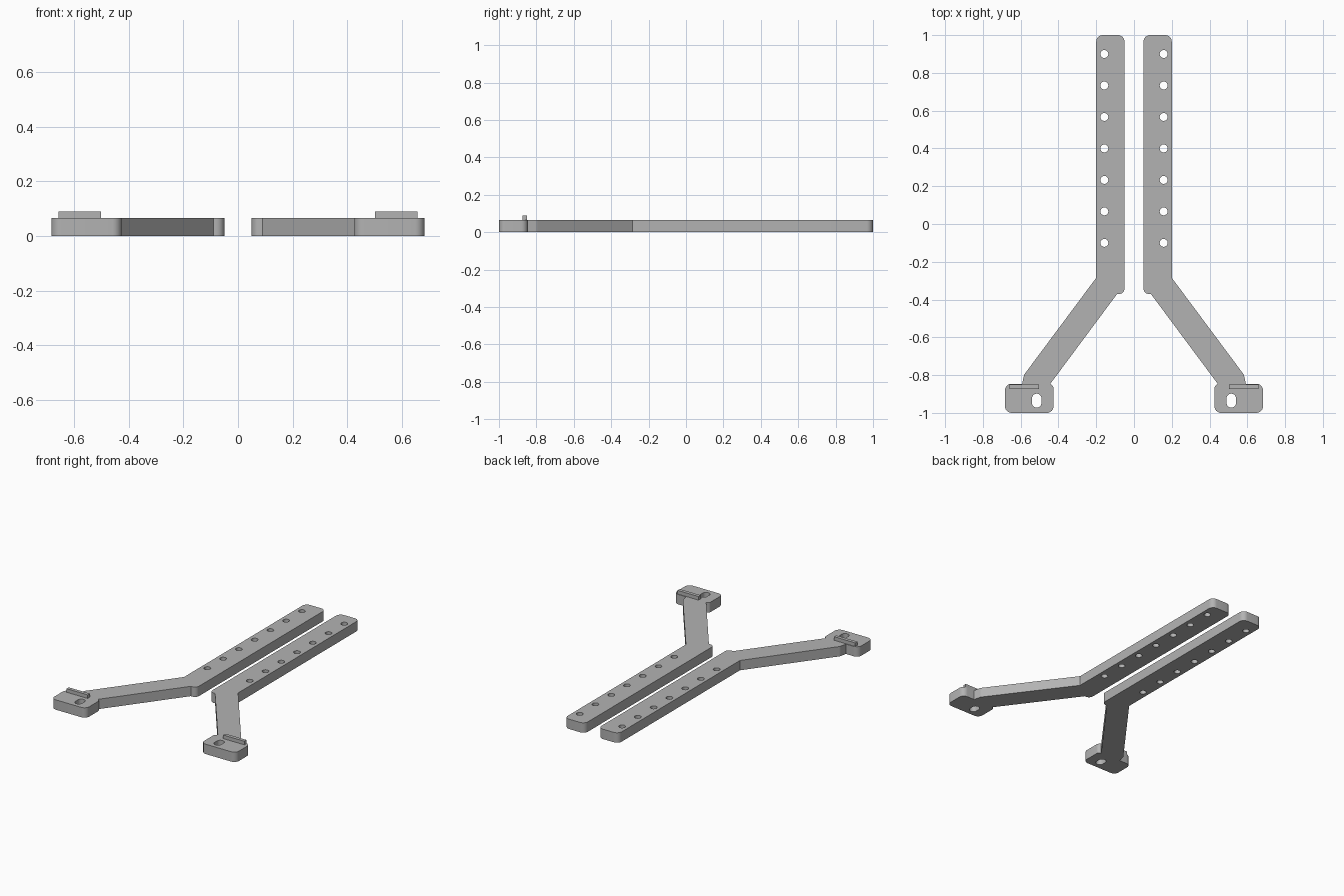
import bpy
import bmesh
import math
from mathutils import Vector

cube = bpy.data.objects.get("Cube")
if cube:
    bpy.data.objects.remove(cube, do_unlink=True)

THICK = 0.066

grey = bpy.data.materials.new("plain_grey")
grey.use_nodes = True
grey.diffuse_color = (0.45, 0.45, 0.45, 1)
grey.node_tree.nodes["Principled BSDF"].inputs["Base Color"].default_value = (0.45, 0.45, 0.45, 1)


def rounded(corners, steps=8):
    """Outline from (x, y, radius) corners, each replaced by an arc."""
    pts = []
    for i, (x, y, r) in enumerate(corners):
        p = Vector((x, y))
        if r == 0:
            pts.append(p)
            continue
        a = (Vector(corners[i - 1][:2]) - p).normalized()
        b = (Vector(corners[(i + 1) % len(corners)][:2]) - p).normalized()
        half = a.angle(b) / 2
        centre = p + (a + b).normalized() * r / math.sin(half)
        start = p + a * r / math.tan(half) - centre
        end = p + b * r / math.tan(half) - centre
        sweep = math.atan2(start.x * end.y - start.y * end.x, start.dot(end))
        for k in range(steps + 1):
            t = sweep * k / steps
            c, s = math.cos(t), math.sin(t)
            pts.append(centre + Vector((start.x * c - start.y * s, start.x * s + start.y * c)))
    return pts


def slot(x, y, r, stretch=0.0, n=24):
    """Round hole, optionally stretched along y into a slot."""
    pts = []
    for k in range(n):
        t = 2 * math.pi * (k + 0.5) / n
        pts.append(Vector((x + r * math.cos(t),
                           y + r * math.sin(t) + math.copysign(stretch, math.sin(t)))))
    return pts


def plate(name, loops, side, z0, z1):
    """Flat plate with holes, extruded from z0 to z1 on one side."""
    curve = bpy.data.curves.new(name, "CURVE")
    curve.dimensions = "2D"
    curve.fill_mode = "BOTH"
    curve.extrude = (z1 - z0) / 2
    for loop in loops:
        spline = curve.splines.new("POLY")
        spline.points.add(len(loop) - 1)
        spline.use_cyclic_u = True
        for point, p in zip(spline.points, loop):
            point.co = (p.x * side, p.y, 0, 1)
    temp = bpy.data.objects.new(name + "_outline", curve)
    bpy.context.collection.objects.link(temp)
    graph = bpy.context.evaluated_depsgraph_get()
    mesh = bpy.data.meshes.new_from_object(temp.evaluated_get(graph))
    bpy.data.objects.remove(temp, do_unlink=True)

    bm = bmesh.new()
    bm.from_mesh(mesh)
    bmesh.ops.remove_doubles(bm, verts=bm.verts, dist=0.0001)
    bmesh.ops.translate(bm, verts=bm.verts, vec=(0, 0, (z0 + z1) / 2))
    bmesh.ops.recalc_face_normals(bm, faces=bm.faces)
    bm.to_mesh(mesh)
    bm.free()
    mesh.materials.clear()
    mesh.materials.append(grey)
    obj = bpy.data.objects.new(name, mesh)
    bpy.context.collection.objects.link(obj)
    bpy.ops.object.select_all(action="DESELECT")
    obj.select_set(True)
    bpy.context.view_layer.objects.active = obj
    bpy.ops.object.shade_smooth_by_angle(angle=math.radians(30))
    return obj


# Rail, slanted arm and foot as one outline
outline = rounded([
    (0.05, 1.0, 0.035), (0.2, 1.0, 0.035),
    (0.2, -0.285, 0), (0.582, -0.798, 0.03), (0.592, -0.846, 0),
    (0.683, -0.846, 0.035), (0.683, -1.0, 0.035),
    (0.426, -1.0, 0.035), (0.426, -0.862, 0.02), (0.443, -0.846, 0),
    (0.09, -0.371, 0), (0.05, -0.371, 0.03),
])
holes = [slot(0.157, 0.9 - i / 6, 0.021) for i in range(7)]
holes.append(slot(0.515, -0.935, 0.025, 0.012))

# Raised lip at the back of the foot
lip = rounded([(0.502, -0.873, 0), (0.658, -0.873, 0),
               (0.658, -0.85, 0), (0.502, -0.85, 0)])

for label, side in (("left", 1), ("right", -1)):
    plate(label + "_bracket", [outline] + holes, side, 0, THICK)
    plate(label + "_foot_lip", [lip], side, THICK - 0.005, 0.09)
